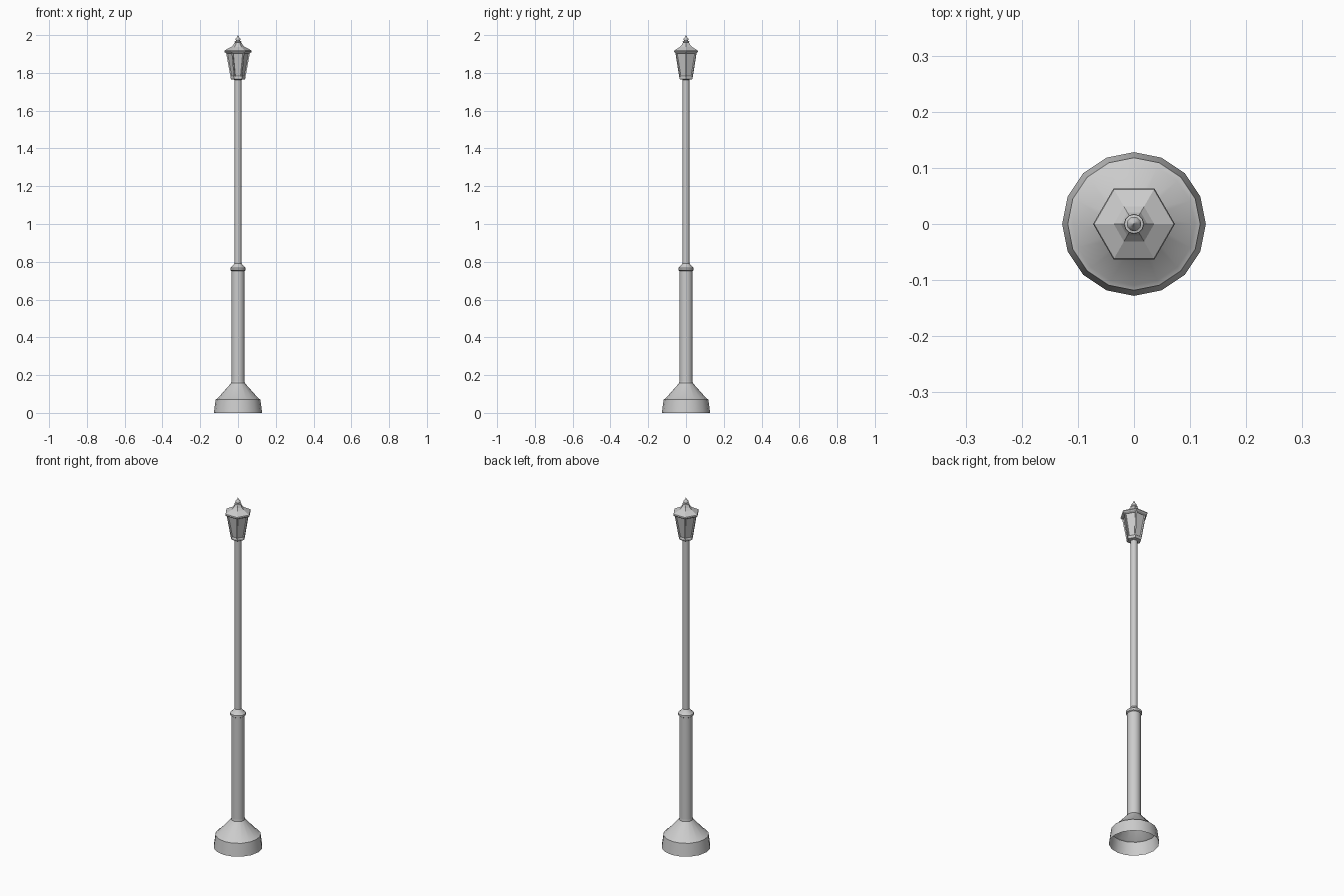
import bpy, bmesh, math
from mathutils import Vector

if "Cube" in bpy.data.objects:
    bpy.data.objects.remove(bpy.data.objects["Cube"])


def finish(name, bm, smooth=None):
    bmesh.ops.recalc_face_normals(bm, faces=bm.faces)
    me = bpy.data.meshes.new(name)
    bm.to_mesh(me)
    bm.free()
    ob = bpy.data.objects.new(name, me)
    bpy.context.collection.objects.link(ob)
    if smooth:
        bpy.ops.object.select_all(action='DESELECT')
        ob.select_set(True)
        bpy.context.view_layer.objects.active = ob
        bpy.ops.object.shade_smooth_by_angle(angle=math.radians(smooth))
    return ob


def lathe(name, profile, sides, smooth=None, cap_start=False, cap_end=False):
    """Revolve (radius, z) points; vertices start on the +x axis."""
    bm = bmesh.new()
    rings = [[bm.verts.new((r * math.cos(2 * math.pi * i / sides),
                            r * math.sin(2 * math.pi * i / sides), z))
              for i in range(sides)] for r, z in profile]
    for a, b in zip(rings, rings[1:]):
        for i in range(sides):
            j = (i + 1) % sides
            bm.faces.new((a[i], a[j], b[j], b[i]))
    if cap_start:
        bm.faces.new(rings[0][::-1])
    if cap_end:
        bm.faces.new(rings[-1])
    return finish(name, bm, smooth)


def bar(bm, p, q, width):
    """Square bar from p to q."""
    p, q = Vector(p), Vector(q)
    d = (q - p).normalized()
    side = d.cross(Vector((p.x, p.y, 0)).normalized()).normalized()
    out = side.cross(d)
    ends = [[bm.verts.new(c + (side * s + out * o) * width / 2)
             for s, o in ((-1, -1), (1, -1), (1, 1), (-1, 1))] for c in (p, q)]
    for i in range(4):
        j = (i + 1) % 4
        bm.faces.new((ends[0][i], ends[0][j], ends[1][j], ends[1][i]))
    bm.faces.new(ends[0][::-1])
    bm.faces.new(ends[1])


# Flared foot, open underneath
lathe("base", [(0.128, 0), (0.118, 0.072), (0.109, 0.076),
               (0.036, 0.158), (0.035, 0.17)], 16, 30)

# Thick lower column with its collar
lathe("lower_column", [(0.035, 0.155), (0.035, 0.752), (0.041, 0.756),
                       (0.041, 0.768), (0.030, 0.776), (0.022, 0.787),
                       (0.018, 0.792)], 16, 40)

# Slim upper pole
lathe("upper_pole", [(0.018, 0.78), (0.018, 1.775)], 16, 40, cap_end=True)

# Lantern seat
lathe("lantern_seat", [(0.018, 1.763), (0.036, 1.766), (0.040, 1.771),
                       (0.040, 1.778), (0.036, 1.783)], 6,
      cap_start=True, cap_end=True)

# Tapered six-sided glazing
lathe("lantern_glass", [(0.034, 1.78), (0.057, 1.908)], 6)

# Corner bars of the lantern
bm = bmesh.new()
for i in range(6):
    a = math.radians(60 * i)
    c, s = math.cos(a), math.sin(a)
    bar(bm, (0.036 * c, 0.036 * s, 1.778), (0.060 * c, 0.060 * s, 1.91), 0.007)
finish("lantern_bars", bm)

# Concave hexagonal roof with overhanging rim
lathe("lantern_roof", [(0.060, 1.903), (0.070, 1.908), (0.073, 1.913),
                       (0.071, 1.919), (0.036, 1.938), (0.024, 1.950),
                       (0.015, 1.966)], 6, cap_start=True, cap_end=True)

# Finial: collar, ball and spike
lathe("finial", [(0.013, 1.958), (0.018, 1.963), (0.017, 1.968), (0.010, 1.970),
                 (0.013, 1.975), (0.013, 1.980), (0.008, 1.986),
                 (0.004, 1.992), (0.001, 2.0)], 12, 40,
      cap_start=True, cap_end=True)
